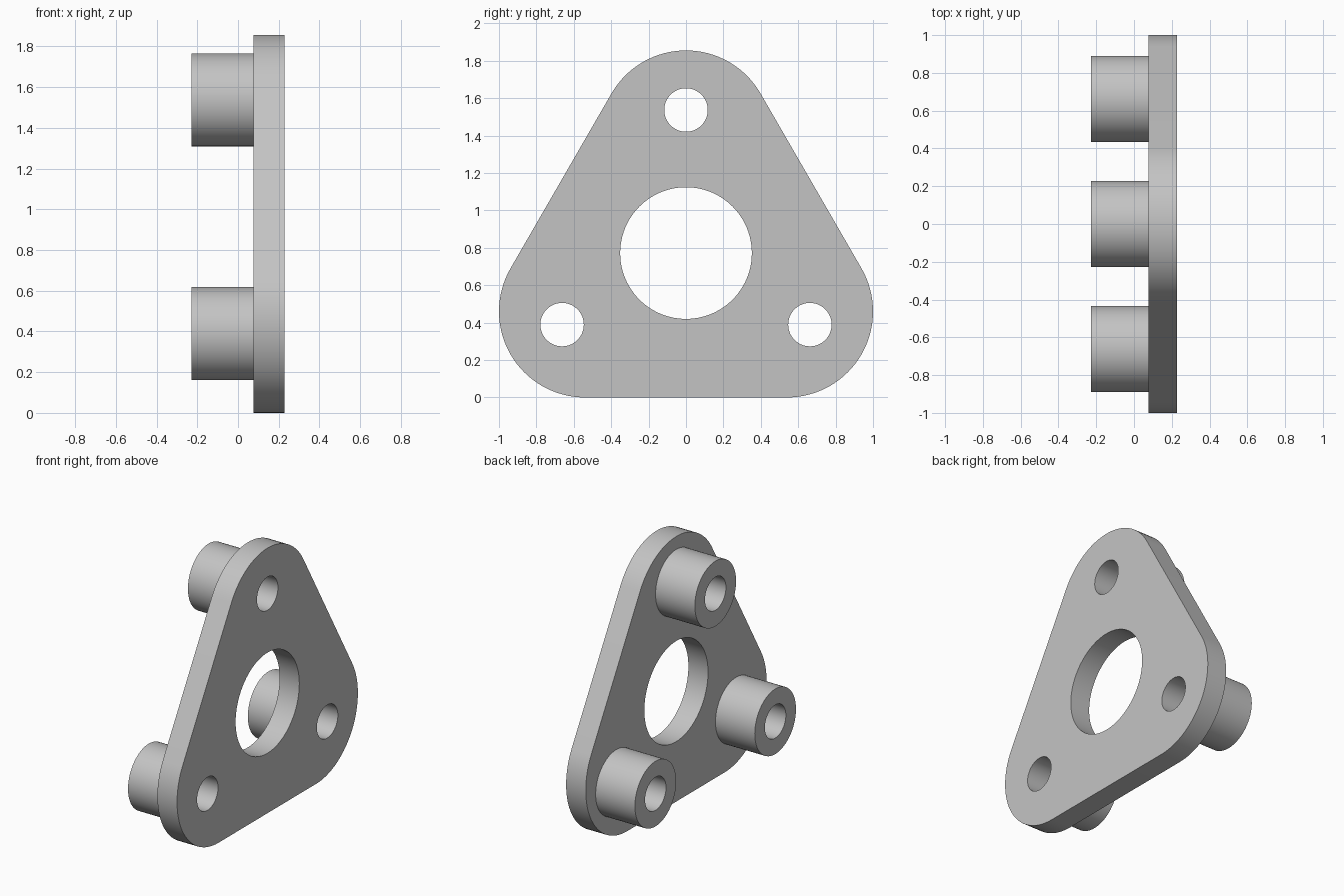
import bpy
import bmesh
from math import sin, cos, pi, radians
from mathutils import Vector

cube = bpy.data.objects.get("Cube")
if cube:
    bpy.data.objects.remove(cube, do_unlink=True)

# Shared dimensions
CENTRE_Z = 0.772
BACK, SEAT, FACE = -0.228, 0.076, 0.228
CORNER_R, BOSS_R, BOLT_R, BORE_R = 0.46, 0.228, 0.116, 0.352
ANGLES = [radians(a) for a in (90, 210, 330)]

grey = bpy.data.materials.new("plain grey")
grey.use_nodes = True
colour = (0.55, 0.55, 0.55, 1)
grey.diffuse_color = colour
grey.node_tree.nodes["Principled BSDF"].inputs["Base Color"].default_value = colour


def spoke(angle, distance):
    """Point in the y-z plane at a distance from the plate centre."""
    return Vector((0, distance * cos(angle), CENTRE_Z + distance * sin(angle)))


def arc(centre, radius, start, sweep, steps):
    return [centre + radius * Vector((0, cos(start + sweep * i / steps),
                                      sin(start + sweep * i / steps)))
            for i in range(steps + 1)]


def circle(centre, radius, steps=72):
    return arc(centre, radius, 0, 2 * pi, steps)[:-1]


def extrude_loops(name, loops, x0, x1):
    """Fill an outline with its holes and extrude it along x."""
    bm = bmesh.new()
    for loop in loops:
        verts = [bm.verts.new((x0, p.y, p.z)) for p in loop]
        for a, b in zip(verts, verts[1:] + verts[:1]):
            bm.edges.new((a, b))
    bmesh.ops.triangle_fill(bm, edges=bm.edges[:], use_beauty=True,
                            normal=(-1, 0, 0))
    result = bmesh.ops.extrude_face_region(bm, geom=bm.faces[:],
                                           use_keep_orig=True)
    moved = [g for g in result["geom"] if isinstance(g, bmesh.types.BMVert)]
    bmesh.ops.translate(bm, verts=moved, vec=(x1 - x0, 0, 0))
    bmesh.ops.recalc_face_normals(bm, faces=bm.faces[:])
    mesh = bpy.data.meshes.new(name)
    bm.to_mesh(mesh)
    bm.free()
    mesh.materials.append(grey)
    obj = bpy.data.objects.new(name, mesh)
    bpy.context.collection.objects.link(obj)
    bpy.ops.object.select_all(action="DESELECT")
    obj.select_set(True)
    bpy.context.view_layer.objects.active = obj
    bpy.ops.object.shade_smooth_by_angle(angle=radians(30))
    return obj


# Rounded triangular plate with centre bore and three bolt holes
outline = []
for a in ANGLES:
    outline += arc(spoke(a, 0.6235), CORNER_R, a - pi / 3, 2 * pi / 3, 32)
bolt_centres = [spoke(a, 0.765) for a in ANGLES]
holes = [circle(c, BOLT_R) for c in bolt_centres]
bore = circle(spoke(0, 0), BORE_R, 96)
extrude_loops("mounting_plate", [outline, bore] + holes, SEAT, FACE)

# Hollow standoffs behind the plate
for label, centre, hole in zip(("top", "right", "left"), bolt_centres, holes):
    extrude_loops(label + "_standoff", [circle(centre, BOSS_R), hole], BACK, SEAT)
